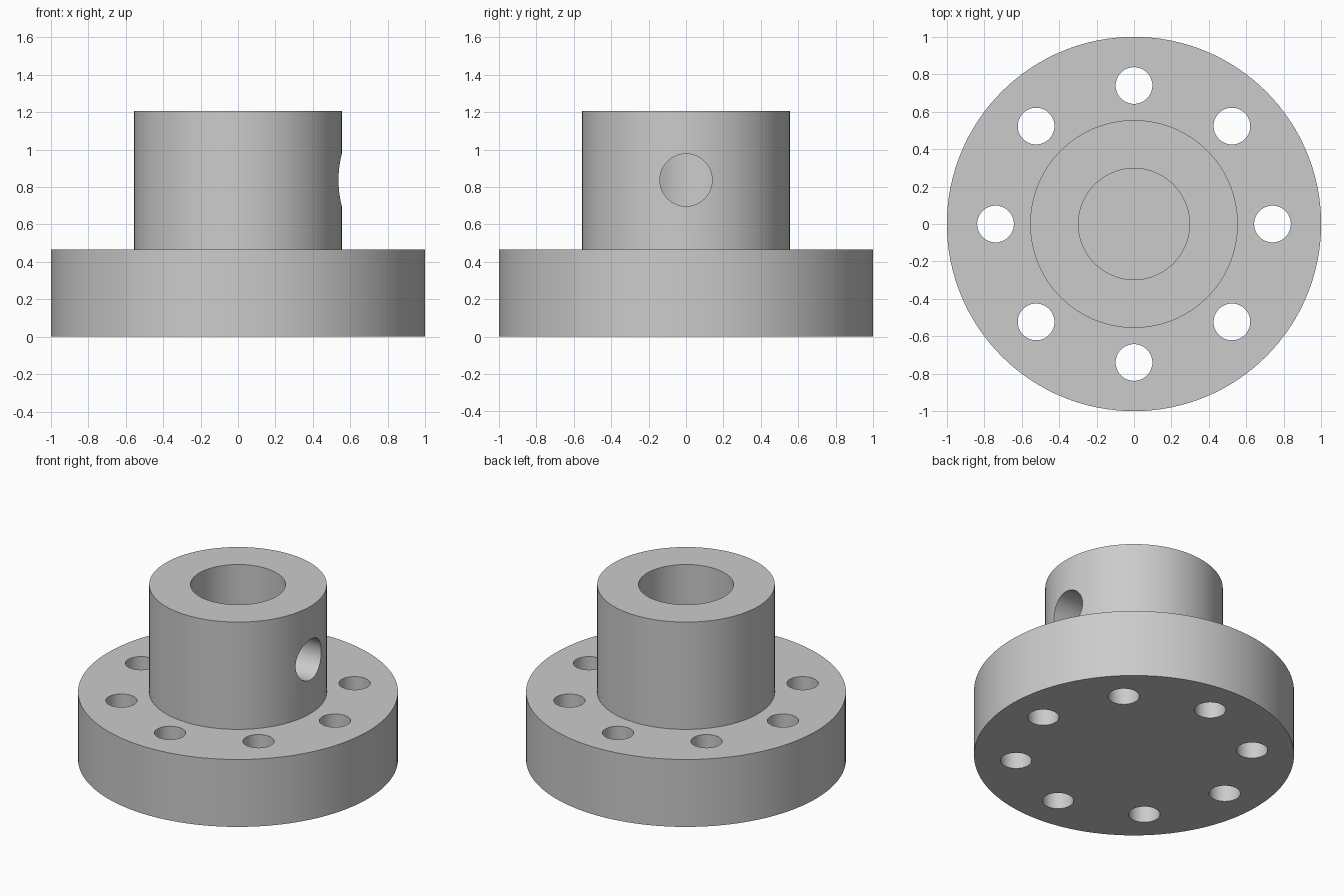
import bpy
import bmesh
import math
from mathutils import Matrix, Vector

cube = bpy.data.objects.get("Cube")
if cube:
    bpy.data.objects.remove(cube, do_unlink=True)

SEGMENTS = 128
FLANGE_R, FLANGE_H = 1.0, 0.465
HUB_R, TOP = 0.555, 1.205
BORE_R = 0.297
BOLT_CIRCLE, BOLT_R, BOLT_COUNT = 0.74, 0.098, 8
SCREW_R, SCREW_Z = 0.14, 0.837

# Single plain metal colour
grey = bpy.data.materials.new("plain_grey")
grey.use_nodes = True
colour = (0.6, 0.6, 0.6, 1)
grey.diffuse_color = colour
grey.node_tree.nodes["Principled BSDF"].inputs["Base Color"].default_value = colour


def add_object(name, bm):
    bmesh.ops.recalc_face_normals(bm, faces=bm.faces)
    mesh = bpy.data.meshes.new(name)
    bm.to_mesh(mesh)
    bm.free()
    mesh.materials.append(grey)
    obj = bpy.data.objects.new(name, mesh)
    bpy.context.collection.objects.link(obj)
    return obj


def lathe(name, profile):
    """Revolve an (r, z) profile, starting and ending on the z axis."""
    bm = bmesh.new()
    verts = [bm.verts.new((r, 0, z)) for r, z in profile]
    edges = [bm.edges.new(pair) for pair in zip(verts, verts[1:])]
    bmesh.ops.spin(bm, geom=verts + edges, cent=(0, 0, 0), axis=(0, 0, 1),
                   angle=math.tau, steps=SEGMENTS, use_merge=True)
    bmesh.ops.remove_doubles(bm, verts=bm.verts, dist=0.0001)
    return add_object(name, bm)


def add_rod(bm, centre, radius, length, turn=Matrix()):
    bmesh.ops.create_cone(bm, cap_ends=True, segments=64, radius1=radius,
                          radius2=radius, depth=length,
                          matrix=Matrix.Translation(centre) @ turn)


# Flange and hub in one turned body, with a blind centre bore
body = lathe("flanged_hub", [
    (0, 0), (FLANGE_R, 0), (FLANGE_R, FLANGE_H), (HUB_R, FLANGE_H),
    (HUB_R, TOP), (BORE_R, TOP), (BORE_R, FLANGE_H), (0, FLANGE_H)])

# Ring of through bolt holes, and one side screw hole into the bore
bm = bmesh.new()
for i in range(BOLT_COUNT):
    a = math.tau * i / BOLT_COUNT
    add_rod(bm, Vector((math.cos(a), math.sin(a), 0)) * BOLT_CIRCLE
            + Vector((0, 0, FLANGE_H / 2)), BOLT_R, FLANGE_H + 0.2)
reach = HUB_R + 0.1
add_rod(bm, Vector((reach / 2, 0, SCREW_Z)), SCREW_R, reach,
        Matrix.Rotation(math.pi / 2, 4, "Y"))
cutter = add_object("hole_cutter", bm)
cutter.hide_render = True

# Cut the holes, then shade round walls smooth with crisp rims
cut = body.modifiers.new("holes", "BOOLEAN")
cut.operation = "DIFFERENCE"
cut.solver = "EXACT"
cut.object = cutter
bpy.ops.object.select_all(action="DESELECT")
body.select_set(True)
bpy.context.view_layer.objects.active = body
bpy.ops.object.modifier_apply(modifier=cut.name)
bpy.data.objects.remove(cutter, do_unlink=True)
bpy.ops.object.shade_smooth_by_angle(angle=math.radians(30))
